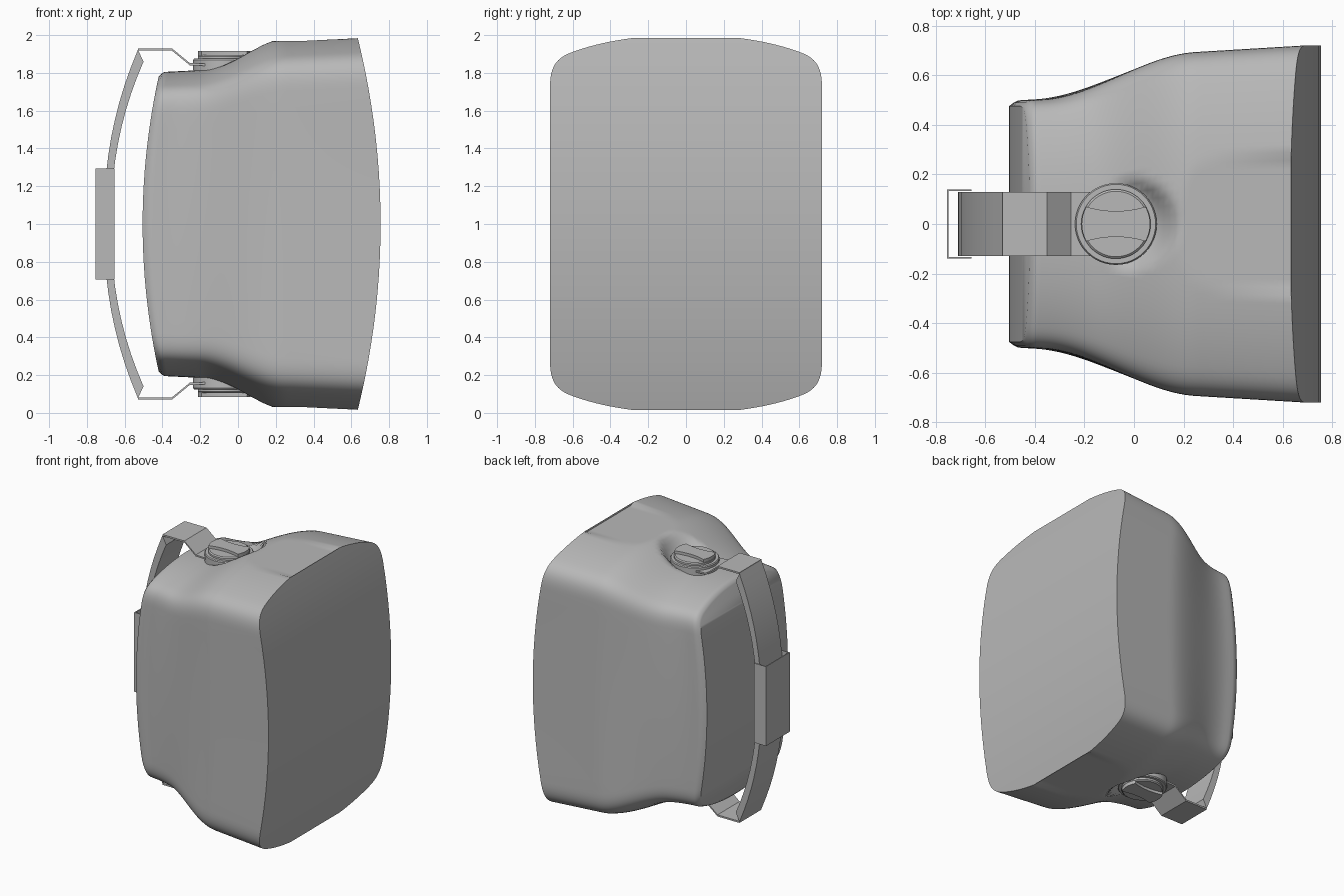
import bpy, bmesh, math
from mathutils import Vector
from mathutils.geometry import interpolate_bezier

cube = bpy.data.objects.get("Cube")
if cube:
    bpy.data.objects.remove(cube, do_unlink=True)

grey = bpy.data.materials.new("plain grey")
grey.use_nodes = True
grey.diffuse_color = (0.48, 0.48, 0.48, 1)
grey.node_tree.nodes["Principled BSDF"].inputs["Base Color"].default_value = (0.48, 0.48, 0.48, 1)

KNOB_X = -0.073


def finish(name, bm, mirror=False, angle=35):
    """Make an object centred at mid height, optionally mirrored top to bottom."""
    bmesh.ops.recalc_face_normals(bm, faces=bm.faces[:])
    mesh = bpy.data.meshes.new(name)
    bm.to_mesh(mesh)
    bm.free()
    mesh.materials.append(grey)
    obj = bpy.data.objects.new(name, mesh)
    obj.location.z = 1
    bpy.context.collection.objects.link(obj)
    bpy.ops.object.select_all(action="DESELECT")
    obj.select_set(True)
    bpy.context.view_layer.objects.active = obj
    bpy.ops.object.shade_smooth_by_angle(angle=math.radians(angle))
    if mirror:
        mod = obj.modifiers.new("Mirror", "MIRROR")
        mod.use_axis = (False, False, True)
        mod.use_mirror_merge = False
    return obj


def prism(name, points, low, high, axis="y", mirror=False):
    """Extrude a 2D outline: (x, z) along y, or (x, y) along z."""
    bm = bmesh.new()
    place = (lambda a, b, c: (a, c, b)) if axis == "y" else (lambda a, b, c: (a, b, c))
    rings = [[bm.verts.new(place(a, b, c)) for a, b in points] for c in (low, high)]
    bm.faces.new(rings[0])
    bm.faces.new(rings[1])
    n = len(points)
    for i in range(n):
        j = (i + 1) % n
        bm.faces.new((rings[0][i], rings[0][j], rings[1][j], rings[1][i]))
    return finish(name, bm, mirror)


def lathe(name, profile, mirror=True, sides=48):
    """Stack of circles (radius, height) around the knob axis."""
    bm = bmesh.new()
    rings = []
    for r, z in profile:
        rings.append([bm.verts.new((KNOB_X + r * math.cos(2 * math.pi * k / sides),
                                    r * math.sin(2 * math.pi * k / sides), z))
                      for k in range(sides)])
    for a, b in zip(rings, rings[1:]):
        for k in range(sides):
            j = (k + 1) % sides
            bm.faces.new((a[k], a[j], b[j], b[k]))
    bm.faces.new(rings[0])
    bm.faces.new(rings[-1])
    return finish(name, bm, mirror)


def smooth(lo, hi, x):
    t = min(max((x - lo) / (hi - lo), 0), 1)
    return t * t * (3 - 2 * t)


# Body: rounded section lofted along x, flaring towards the large end
def half_height(x):
    return 0.805 + 0.051 * (x + 0.39) + 0.144 * smooth(-0.2, 0.25, x) - 0.035 * (1 - smooth(-0.44, -0.39, x))


def half_width(x):
    return 0.5 + 0.055 * (x + 0.45) + 0.154 * smooth(-0.4, 0.27, x) - 0.03 * (1 - smooth(-0.53, -0.46, x))


def bezier(*pts, count):
    a, b, c, d = [Vector((p[0], p[1], 0)) for p in pts]
    return [(v.x, v.y) for v in interpolate_bezier(a, b, c, d, count)]


quarter = bezier((0, 1), (0.25, 1), (0.45, 0.965), (0.6, 0.91), count=20)
quarter += bezier((0.6, 0.91), (0.69, 0.878), (0.72, 0.83), (0.72, 0.72), count=12)[1:]
quarter += [(0.72, 0.72 - 0.09 * k) for k in range(1, 9)]
half = quarter + [(y, -z) for y, z in reversed(quarter[:-1])]
outline = half + [(-y, z) for y, z in reversed(half[1:-1])]

bm = bmesh.new()
rings = []
stations = [0, 0.008, 0.016, 0.03, 0.045] + [0.07 + 0.93 * k / 44 for k in range(45)]
for u in stations:
    x_edge, x_mid = -0.42 + 1.05 * u, -0.505 + 1.26 * u
    h, w = half_height(x_edge), half_width(x_mid)
    ring = []
    for oy, oz in outline:
        x = x_mid * (1 - oz * oz) + x_edge * oz * oz
        y, z = oy / 0.72 * w, oz * h
        # flattened seat under each knob
        seat = 0.83 + 0.14 * smooth(0.14, 0.27, math.hypot(x - KNOB_X, y))
        if abs(oz) > 0.8 and abs(y) < 0.27:
            z = math.copysign(min(abs(z), seat), z)
        ring.append(bm.verts.new((x, y, z)))
    rings.append(ring)
n = len(outline)
for a, b in zip(rings, rings[1:]):
    for i in range(n):
        j = (i + 1) % n
        bm.faces.new((a[i], a[j], b[j], b[i]))
# curved end panels bridge the two sides of each end ring
for ring in (rings[0], rings[-1]):
    for i in range(len(half) - 1):
        corners = [ring[i], ring[i + 1], ring[(n - i - 1) % n], ring[(n - i) % n]]
        bm.faces.new(list(dict.fromkeys(corners)))
finish("body_shell", bm, angle=40)

# Knobs: base disc, dial and waisted finger grip
lathe("knob_base", [(0.165, 0.8), (0.165, 0.868), (0.16, 0.875)])
lathe("knob_dial", [(0.14, 0.87), (0.14, 0.888), (0.132, 0.895)])
grip = []
for k in range(13):
    s = 1 - k / 6
    grip.append((KNOB_X + 0.12 * s, 0.052 + 0.018 * s * s))
for k in range(1, 8):
    a = math.pi - 0.53 + 1.06 * k / 8
    grip.append((KNOB_X + 0.138 * math.cos(a), 0.138 * math.sin(a)))
grip += [(x, -y) for x, y in reversed(grip[:13])]
for k in range(1, 8):
    a = -0.53 + 1.06 * k / 8
    grip.append((KNOB_X + 0.138 * math.cos(a), 0.138 * math.sin(a)))
prism("knob_grip", grip, 0.885, 0.915, axis="z", mirror=True)

# Brackets: bent thin plates joining the knobs to the strap
bend = [(-0.53, 0.93), (-0.35, 0.93), (-0.255, 0.852), (KNOB_X, 0.846)]
prism("strap_bracket", bend + [(x, z - 0.012) for x, z in reversed(bend)], -0.13, 0.13, mirror=True)


# Strap: bowed band
def bow(x, depth, reach):
    heights = [reach * k / 10 for k in range(-10, 11)]
    return [(x + depth * abs(z / reach) ** 2.2, z) for z in heights]


prism("strap", bow(-0.71, 0.18, 0.922) + bow(-0.672, 0.172, 0.86)[::-1], -0.13, 0.13)

# Buckle: thin open sleeve around the middle of the strap
outer = [(-0.655, -0.14), (-0.755, -0.14), (-0.755, 0.14), (-0.655, 0.14)]
inner = [(-0.655, 0.133), (-0.748, 0.133), (-0.748, -0.133), (-0.655, -0.133)]
prism("buckle_sleeve", outer + inner, -0.295, 0.295, axis="z")
